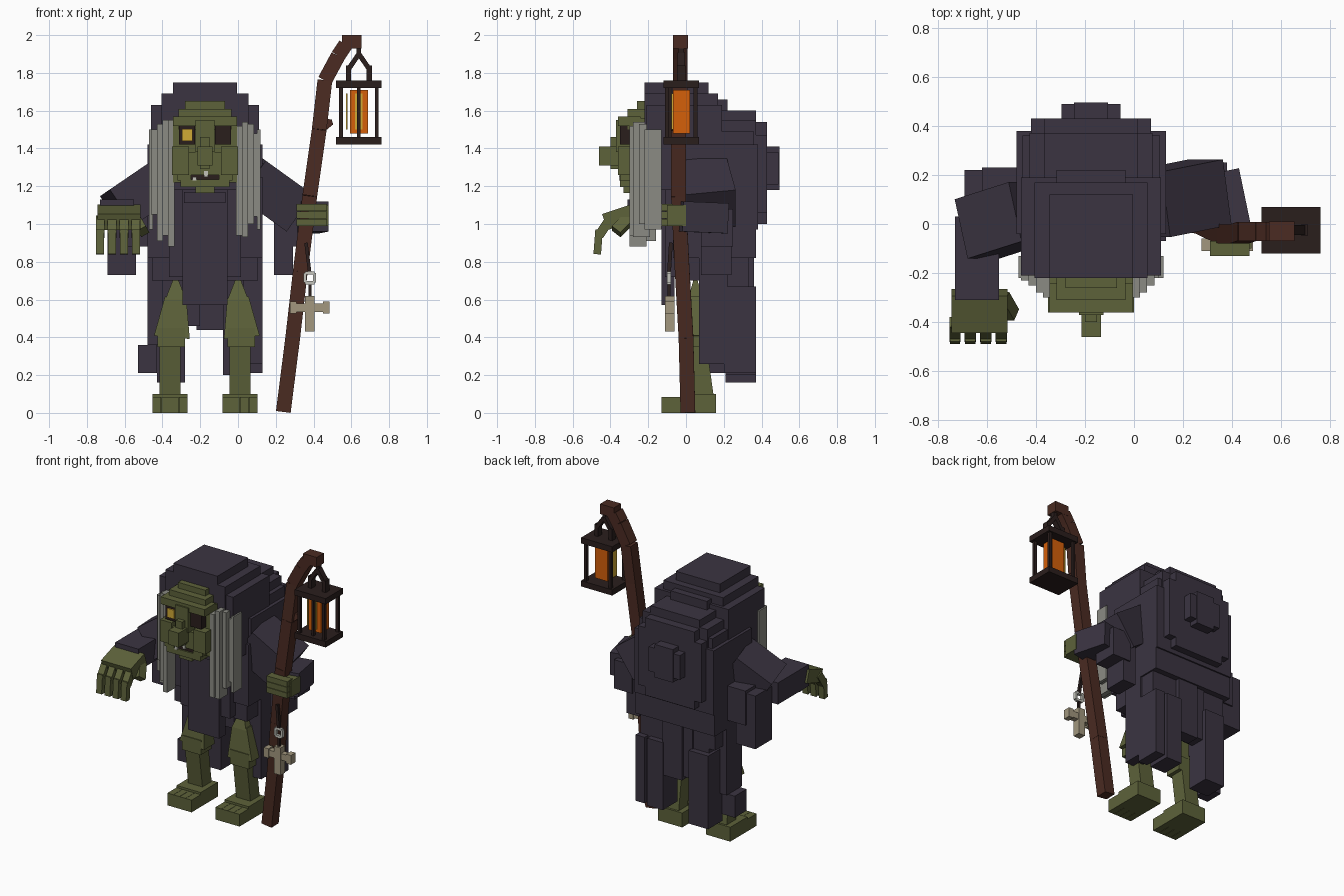
import bpy
import bmesh
from mathutils import Matrix, Vector

default_cube = bpy.data.objects.get("Cube")
if default_cube:
    bpy.data.objects.remove(default_cube, do_unlink=True)

UNIT = 0.01      # all measurements below are in hundredths
MIDDLE = -17.5   # centre line of the body


def material(name, red, green, blue):
    mat = bpy.data.materials.new(name)
    mat.use_nodes = True
    colour = (red, green, blue, 1)
    mat.diffuse_color = colour
    mat.node_tree.nodes["Principled BSDF"].inputs["Base Color"].default_value = colour
    return mat


cloth = material("dark_purple_cloth", .043, .034, .053)
skin = material("olive_green_skin", .11, .122, .042)
hair = material("grey_hair", .26, .26, .23)
wood = material("brown_wood", .07, .024, .016)
iron = material("black_iron", .023, .013, .012)
flame = material("orange_glow", .66, .115, .003)
gold = material("yellow_glow", .64, .4, .035)
bone = material("beige_bone", .36, .31, .21)
pale = material("pale_grey", .55, .55, .5)


def cube_object(name, mat, matrix, taper=1):
    mesh = bpy.data.meshes.new(name)
    bm = bmesh.new()
    bmesh.ops.create_cube(bm, size=1)
    for vert in bm.verts:
        if vert.co.z > 0:
            vert.co.xy *= taper
    bm.transform(Matrix.Scale(UNIT, 4) @ matrix)
    bm.to_mesh(mesh)
    bm.free()
    mesh.materials.append(mat)
    part = bpy.data.objects.new(name, mesh)
    bpy.context.collection.objects.link(part)


def box(name, mat, x, y, z):
    """Axis-aligned block from three (low, high) ranges."""
    centre = Vector([(low + high) / 2 for low, high in (x, y, z)])
    size = Vector([high - low for low, high in (x, y, z)])
    cube_object(name, mat, Matrix.Translation(centre) @ Matrix.Diagonal(size.to_4d()))


def slab(name, mat, half, y, z):
    """Block centred on the body's middle line."""
    box(name, mat, (MIDDLE - half, MIDDLE + half), y, z)


def beam(name, mat, start, end, width, depth, taper=1):
    """Block running from start to end, optionally narrowing."""
    start, end = Vector(start), Vector(end)
    along = (end - start).normalized()
    guide = Vector((0, 0, 1)) if abs(along.y) > .9 else Vector((0, 1, 0))
    side = guide.cross(along).normalized()
    turn = Matrix((side, along.cross(side), along)).transposed().to_4x4()
    scale = Matrix.Diagonal((width, depth, (end - start).length, 1))
    cube_object(name, mat, Matrix.Translation((start + end) / 2) @ turn @ scale, taper)


# Hood and hunched back, stacked in steps
slab("hood_crown", cloth, half=17, y=(-22, 12), z=(130, 175))
slab("hood_upper", cloth, half=23, y=(-22, 17), z=(125, 169))
slab("hood_lower", cloth, half=28.5, y=(-21, 19), z=(118, 163))
slab("hood_nape", cloth, half=14, y=(0, 22), z=(140, 166))
slab("hump_top", cloth, half=19, y=(0, 37), z=(100, 160))
slab("hump_shoulders", cloth, half=25, y=(0, 37), z=(100, 155))
slab("hump_back", cloth, half=24.5, y=(0, 43), z=(106, 147))
slab("hump_ridge", cloth, half=19, y=(0, 43), z=(100, 154))
slab("hump_sides", cloth, half=30.5, y=(-4, 38), z=(97, 142))
slab("hump_flank", cloth, half=28, y=(-4, 36), z=(92, 149))
slab("hump_knob", cloth, half=12, y=(30, 49), z=(121, 138))
slab("hump_knob_tip", cloth, half=7, y=(30, 49.5), z=(118, 141))

# Robe body, front panel and pocket
slab("robe_body", cloth, half=30.5, y=(-7, 37), z=(82, 125))
slab("robe_waist", cloth, half=28, y=(-5, 33), z=(70, 90))
slab("robe_front", cloth, half=19, y=(-11, 0), z=(72, 120))
slab("robe_apron", cloth, half=12, y=(-13, -6), z=(57, 118))
slab("chest_fold", cloth, half=11, y=(-15, -8), z=(111, 117))

# Ragged hem strips: x range, y range, lowest point, highest point
hem = [((-48, -40), (7, 24), 36, 86), ((-53, -43), (9, 22), 21, 36),
       ((-43, -28), (21, 37), 16, 67), ((-41, -28), (20, 33), 40, 86),
       ((-29, -20), (24, 34), 46, 86), ((-22, -7), (27, 36), 44, 86),
       ((-8, 4), (21, 37), 20, 67), ((-8, 4), (20, 33), 40, 86),
       ((3, 13), (7, 22), 26, 86), ((6, 13), (20, 37), 21, 67),
       ((4, 12), (20, 33), 40, 86)]
for x, y, low, high in hem:
    box("hem_strip", cloth, x, y, (low, high))

# Head
slab("skull", skin, half=17, y=(-30, -12), z=(122, 156))
slab("forehead", skin, half=14, y=(-31, -12), z=(150, 161))
slab("head_top", skin, half=10.5, y=(-26, -12), z=(155, 165))
slab("brow", skin, half=17, y=(-36, -24), z=(152, 157))
slab("face_bridge", skin, half=5, y=(-37, -25), z=(138, 155))
slab("nose", skin, half=4, y=(-46, -30), z=(131, 141))
slab("nose_tip", skin, half=2.5, y=(-40, -30), z=(129, 146))
slab("upper_jaw", skin, half=14.5, y=(-35, -20), z=(126, 138))
slab("lower_jaw", skin, half=13, y=(-35, -20), z=(119.5, 123.5))
slab("mouth", iron, half=8, y=(-34, -20), z=(123, 127))
slab("chin", skin, half=5, y=(-33, -20), z=(116.5, 121))
box("tooth", pale, x=(-18, -16), y=(-35.5, -33), z=(125, 128))
box("lower_tooth", pale, x=(-24, -22), y=(-35.5, -33), z=(123, 125))
for side in (-1, 1):
    eye = MIDDLE + side * 9.5
    cheek = MIDDLE + side * 13
    mouth_corner = MIDDLE + side * 11
    box("eye_socket", iron, (eye - 4.2, eye + 4.2), (-35, -25), (142, 152))
    box("cheek", skin, (cheek - 4.5, cheek + 4.5), (-36, -22), (126, 141))
    box("mouth_corner", skin, (mouth_corner - 3.5, mouth_corner + 3.5), (-35, -20), (123, 127))
    box("ear", skin, (cheek - 6, cheek + 6), (-29, -20), (135, 150))
box("glowing_eye", gold, x=(-29.6, -24.2), y=(-35.8, -35), z=(144, 150.2))

# Long hair locks: left edge, front, bottom, top
locks = [(-46, -23, 105, 150), (-43, -25, 91, 153), (-40, -28, 94, 155), (-37, -30, 88, 155),
         (-1, -30, 94, 152), (2, -28, 93, 154), (5, -25, 100, 153), (8, -22, 104, 148)]
for left, front, low, high in locks:
    box("hair_lock", hair, (left, left + 3.4), (front, front + 9), (low, high))
for left in (-47, 10):
    box("side_hair", hair, (left, left + 2), (-22, -13), (97, 150))

# Legs and feet
for centre, lean in ((-36, 3), (1, -1)):
    box("foot", skin, (centre - 9.3, centre + 9.3), (-3, 16), (0, 10))
    for toe in range(4):
        left = centre - 9.3 + toe * 4.7
        box("toe", skin, (left, left + 4.5), (-13, -2), (0, 8.5))
    beam("shin", skin, (centre, 10, 6), (centre, 5, 42), 11, 10)
    box("knee", skin, (centre - 6.5, centre + 8), (-1, 11), (35, 45))
    beam("thigh", skin, (centre + 1, 5, 40), (centre + lean, 5, 61), 19, 12, taper=.6)
    beam("thigh_tip", skin, (centre + lean, 5, 60), (centre + lean, 5, 72), 11, 8, taper=.15)

# Right arm reaching forward
beam("right_upper_sleeve", cloth, (-42, 5, 122), (-64, -2, 107), 23, 25)
box("right_forearm_sleeve", cloth, x=(-73, -55), y=(-31, 3), z=(98, 113))
box("right_sleeve_drape", cloth, x=(-69, -54), y=(4, 22), z=(73, 110))
box("right_sleeve_fold", cloth, x=(-62, -46), y=(2, 23), z=(88, 112))
beam("right_palm", skin, (-63, -28, 106), (-63, -43, 101), 23, 9)
for finger in range(4):
    x = -73 + finger * 6.3
    beam("finger_base", skin, (x, -40, 103), (x, -46, 94), 4.6, 5)
    beam("finger_tip", skin, (x, -46, 97), (x, -47, 84), 4.2, 4)
beam("right_thumb", skin, (-54, -30, 103), (-50, -37, 96), 5, 6)

# Left arm bent to hold the staff
beam("left_upper_sleeve", cloth, (6, 8, 125), (31, 13, 107), 24, 27)
beam("left_forearm_sleeve", cloth, (36, 21, 103), (41, -3, 104), 14, 16)
box("left_sleeve_drape", cloth, x=(19, 29), y=(8, 24), z=(73, 105))
box("left_sleeve_fold", cloth, x=(24, 38), y=(8, 25), z=(88, 108))
box("left_hand", skin, x=(37, 48), y=(-10, 0), z=(99, 110))
for finger in range(3):
    low = 99 + finger * 4
    box("gripping_finger", skin, (31, 47), (-13, -7), (low, low + 3.7))

# Crooked staff
path = [(24, 1, .6), (29, 0, 40), (33, -2, 75), (38, -4, 115), (43, -4, 150),
        (46, -3, 176), (53, -3, 189), (57, -3, 195)]
for start, end in zip(path, path[1:]):
    beam("staff_section", wood, start, end, 7.8, 7.8)
box("staff_tip", wood, x=(55, 65.5), y=(-7, 1), z=(193, 200))
beam("staff_twig", wood, (43, -4, 152), (50, -4, 154), 9, 6, taper=.3)

# Hanging lantern
LAMP_X, LAMP_Y = 64, -2.5


def lamp_box(name, mat, half_x, half_y, z, x=LAMP_X, y=LAMP_Y):
    box(name, mat, (x - half_x, x + half_x), (y - half_y, y + half_y), z)


lamp_box("lantern_roof", iron, 12, 9.5, z=(172, 176))
lamp_box("lantern_base", iron, 12, 9.5, z=(142, 146))
lamp_box("lantern_glow", flame, 4.8, 4.5, z=(148, 171))
lamp_box("lantern_front_bar", iron, .9, .9, z=(145, 173), y=LAMP_Y - 6)
lamp_box("lantern_shine", gold, .4, 3, z=(150, 169), x=LAMP_X - 6.5)
lamp_box("lantern_front_shine", gold, 2, .3, z=(150, 169), y=LAMP_Y - 4.8)
for side in (-1, 1):
    for face in (-1, 1):
        lamp_box("lantern_post", iron, 1, 1, (145, 173),
                 x=LAMP_X + side * 9.5, y=LAMP_Y + face * 7.5)
    bend = LAMP_X + side * 5.5
    lamp_box("handle_lower", iron, 1.4, 2.2, (175, 184), x=bend)
    beam("handle_upper", iron, (bend, LAMP_Y, 182), (LAMP_X, LAMP_Y, 190), 2.6, 4)
lamp_box("handle_hook", iron, 1.2, 1.5, z=(188, 194))

# Charm hanging from the staff
CHARM = 38
beam("charm_cord", iron, (36, -8, 90), (CHARM, -9, 74), 1.8, 2)
beam("charm_link", iron, (CHARM, -9, 69), (CHARM, -9, 61), 1.6, 1.6)
for side in (-1, 1):
    rim = CHARM + side * 2.5
    bar = 71.5 + side * 2.6
    box("ring_side", pale, (rim - .8, rim + .8), (-10, -8), (69, 74))
    box("ring_end", pale, (CHARM - 2.5, CHARM + 2.5), (-10, -8), (bar - .8, bar + .8))
    tip = CHARM + side * 8.7
    box("charm_arm_end", bone, (tip - 1.8, tip + 1.8), (-11, -6), (52.5, 59))
box("charm_upright", bone, (CHARM - 2.5, CHARM + 2.5), (-11, -6), (43, 62))
box("charm_arm", bone, (CHARM - 8, CHARM + 8), (-10.5, -6.5), (53.5, 58))
